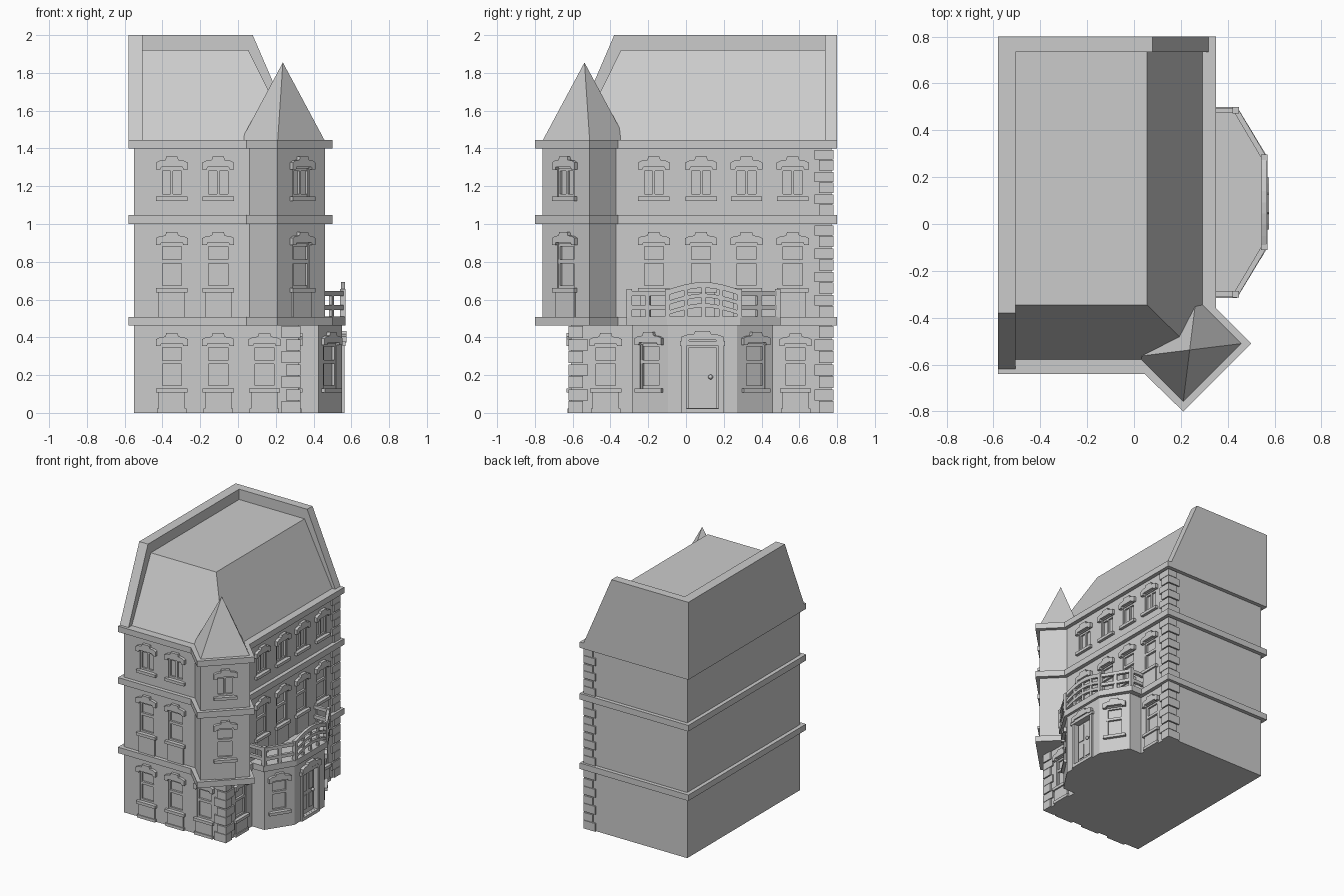
import bpy, bmesh, math
from mathutils import Matrix, Vector

if "Cube" in bpy.data.objects:
    bpy.data.objects.remove(bpy.data.objects["Cube"])

parts = {}

def part(name):
    return parts.setdefault(name, bmesh.new())

def prism(name, pts, vec, M=Matrix()):
    bm = part(name)
    start = [bm.verts.new(M @ Vector(p)) for p in pts]
    end = [bm.verts.new(M @ (Vector(p) + Vector(vec))) for p in pts]
    n = len(pts)
    faces = [bm.faces.new(start), bm.faces.new(end[::-1])]
    for i in range(n):
        j = (i + 1) % n
        faces.append(bm.faces.new((start[i], end[i], end[j], start[j])))
    bmesh.ops.recalc_face_normals(bm, faces=faces)

def slab(name, plan, z0, z1):
    prism(name, [(x, y, z0) for x, y in plan], (0, 0, z1 - z0))

def box(name, M, u, v, w):
    # u along the wall, v outward from it, w up
    c = Vector((sum(u) / 2, -sum(v) / 2, sum(w) / 2))
    s = Matrix.Diagonal((u[1] - u[0], v[1] - v[0], w[1] - w[0], 1))
    bmesh.ops.create_cube(part(name), size=1, matrix=M @ Matrix.Translation(c) @ s)

def wall(x, y, deg):
    return Matrix.Translation((x, y, 0)) @ Matrix.Rotation(math.radians(deg), 4, 'Z')

I = Matrix()

# Walls: main block, corner turret, entrance bay
X0, X1, Y0, Y1 = -0.55, 0.32, -0.61, 0.77
slab("main_walls", [(X0, Y0), (X1, Y0), (X1, Y1), (X0, Y1)], 0, 1.43)
slab("turret_walls", [(0.06, -0.61), (0.21, -0.76), (0.46, -0.51), (0.32, -0.37), (0.2, -0.48)], 0.47, 1.43)
bay = [(0.30, -0.285), (0.425, -0.285), (0.55, -0.095), (0.55, 0.27), (0.425, 0.46), (0.30, 0.46)]
slab("bay_walls", bay, 0, 0.48)

# Cornice bands wrapping house and turret, plus the balcony floor
band = [(-0.58, -0.64), (0.045, -0.64), (0.21, -0.80), (0.50, -0.51), (0.35, -0.36), (0.35, 0.80), (-0.58, 0.80)]
for z0, z1 in ((0.462, 0.508), (1.0, 1.047), (1.40, 1.445)):
    slab("cornices", band, z0, z1)
slab("balcony_floor", [(0.33, -0.315), (0.44, -0.315), (0.57, -0.1), (0.57, 0.285), (0.44, 0.5), (0.33, 0.5)], 0.463, 0.509)

# Mansard roof with raised parapets on the left and back
bm = part("mansard_roof")
low = [(-0.54, -0.58), (0.295, -0.58), (0.295, 0.77), (-0.54, 0.77)]
top = [(-0.54, -0.345), (0.055, -0.345), (0.055, 0.77), (-0.54, 0.77)]
a = [bm.verts.new((x, y, 1.44)) for x, y in low]
b = [bm.verts.new((x, y, 1.92)) for x, y in top]
bm.faces.new(a[::-1])
bm.faces.new(b)
for i in range(4):
    j = (i + 1) % 4
    bm.faces.new((a[i], a[j], b[j], b[i]))
prism("left_parapet", [(-0.58, 0.80, 1.44), (-0.58, 0.80, 2), (-0.58, -0.38, 2), (-0.58, -0.62, 1.44)], (0.075, 0, 0))
prism("back_parapet", [(-0.58, 0.735, 1.44), (-0.58, 0.735, 2), (0.078, 0.735, 2), (0.32, 0.735, 1.44)], (0, 0.065, 0))

# Turret spire
bm = part("turret_spire")
base = [bm.verts.new((x, y, 1.44)) for x, y in ((0.21, -0.76), (0.46, -0.51), (0.265, -0.315), (0.015, -0.565))]
tip = bm.verts.new((0.2375, -0.5375, 1.855))
bm.faces.new(base[::-1])
for i in range(4):
    bm.faces.new((base[i], base[(i + 1) % 4], tip))

# Windows
half = [(0.055, 0.014), (0.06, 0), (0.085, 0), (0.085, 0.036), (0.065, 0.046), (0.035, 0.05), (0.03, 0.068)]
lintel = half + [(-u, w) for u, w in half[::-1]]

def window(M, z0, z1, foot=None, mullion=False, bar=0.6):
    h, d = 0.063, 0.02
    box("window_cutters", M, (-h, h), (-d, 0.05), (z0, z1))
    for s in (-1, 1):
        box("sashes", M, sorted((s * h, s * (h - 0.012))), (-d - .003, -0.006), (z0, z1))
    for z in (z0, z1 - 0.014):
        box("sashes", M, (-h, h), (-d - .003, -0.007), (z, z + 0.014))
    if mullion:
        box("sashes", M, (-0.007, 0.007), (-d - .003, -0.008), (z0, z1))
    else:
        zb = z0 + (z1 - z0) * bar
        box("sashes", M, (-h, h), (-d - .003, -0.004), (zb - 0.01, zb + 0.01))
    prism("lintels", [(u, 0.005, z1 - 0.006 + w) for u, w in lintel], (0, -0.027, 0), M)
    box("sills", M, (-0.083, 0.083), (-0.005, 0.022), (z0 - 0.022, z0))
    if foot is not None:
        box("window_aprons", M, (-0.07, 0.07), (-0.005, 0.01), (foot, z0 - 0.02))
        if foot == 0:
            box("sills", M, (-0.078, 0.078), (-0.005, 0.017), (0, 0.022))

for x in (-0.35, -0.105, 0.14):
    window(wall(x, Y0, 0), 0.13, 0.36, 0)
upper = [wall(x, Y0, 0) for x in (-0.35, -0.105)]
upper += [wall(X1, y, 90) for y in (-0.17, 0.08, 0.32, 0.565)]
upper.append(wall(0.335, -0.635, 45))
for M in upper:
    window(M, 0.66, 0.895, 0.505)
    window(M, 1.145, 1.295, mullion=True)
for y in (-0.425, 0.58):
    window(wall(X1, y, 90), 0.13, 0.36, 0)
ang = math.degrees(math.atan2(0.19, 0.125))
window(wall(0.4875, -0.19, ang), 0.13, 0.365)
window(wall(0.4875, 0.365, 180 - ang), 0.13, 0.365)

# Entrance door with surround, panels and knob
D = wall(0.55, 0.0875, 90)
box("window_cutters", D, (-0.085, 0.085), (-0.025, 0.05), (0.025, 0.355))
for s in (-1, 1):
    box("door_surround", D, sorted((s * 0.085, s * 0.11)), (-0.005, 0.015), (0, 0.36))
    for z0, z1 in ((0.06, 0.17), (0.2, 0.33)):
        box("door_panels", D, sorted((s * 0.012, s * 0.06)), (-0.03, -0.01), (z0, z1))
box("door_surround", D, (-0.12, 0.12), (-0.005, 0.02), (0.355, 0.38))
box("doorstep", D, (-0.11, 0.11), (-0.005, 0.015), (0, 0.024))
box("door_leaf", D, (-0.075, 0.075), (-0.03, -0.016), (0.025, 0.345))
prism("lintels", [(u * 1.3, 0.005, 0.372 + w * 0.9) for u, w in lintel], (0, -0.03, 0), D)
bmesh.ops.create_uvsphere(part("door_knob"), u_segments=10, v_segments=6, radius=0.013,
                          matrix=Matrix.Translation((0.55, 0.13, 0.19)))

# Corner quoins, alternating long and short
def quoins(cy, inward, z0, z1):
    n = round((z1 - z0) / 0.064)
    step = (z1 - z0) / n
    for i in range(n):
        a, b = (0.09, 0.065) if i % 2 else (0.065, 0.09)
        ys = sorted((cy - inward * 0.012, cy + inward * a))
        box("quoins", I, (X1 - b, X1 + 0.012), (-ys[1], -ys[0]),
            (z0 + i * step, z0 + (i + 1) * step - (0.008 if i % 2 else 0.003)))

quoins(Y0, 1, 0, 0.462)
for z0, z1 in ((0, 0.462), (0.508, 1.0), (1.047, 1.40)):
    quoins(Y1, -1, z0, z1)

# Balcony railing: straight side rails, posts and an arched centre
path = [(0.33, -0.3), (0.435, -0.3), (0.555, -0.098), (0.555, 0.283), (0.435, 0.485), (0.33, 0.485)]
for i, (p, q) in enumerate(zip(path, path[1:])):
    d = Vector(q) - Vector(p)
    M = wall(*p, math.degrees(math.atan2(d.y, d.x)))
    if i != 2:
        for z0, z1 in ((0.545, 0.57), (0.62, 0.645)):
            box("side_rails", M, (-0.01, d.length + 0.01), (-0.011, 0.011), (z0, z1))
        if i in (1, 3):
            box("railing_posts", M, (d.length / 2 - 0.012, d.length / 2 + 0.012), (-0.009, 0.009), (0.505, 0.635))
for x, y in path[1:5]:
    box("railing_posts", wall(x, y, 0), (-0.014, 0.014), (-0.014, 0.014), (0.505, 0.655))
N = 8
for z, t in ((0.518, 0.022), (0.57, 0.022), (0.622, 0.03)):
    arc = [(-0.098 + 0.381 * i / N, z + 0.04 * math.sin(math.pi * i / N)) for i in range(N + 1)]
    prof = [(0.544, y, w) for y, w in arc] + [(0.544, y, w + t) for y, w in arc[::-1]]
    prism("arched_rails", prof, (0.022, 0, 0))
for y in (0.0, 0.0925, 0.185):
    box("railing_posts", wall(0.555, y, 0), (-0.008, 0.008), (-0.01, 0.01), (0.505, 0.66))

# Turn every collected part into an object
objs = {}
for name, bm in parts.items():
    me = bpy.data.meshes.new(name)
    bm.to_mesh(me)
    bm.free()
    objs[name] = bpy.data.objects.new(name, me)
    bpy.context.collection.objects.link(objs[name])

# Recess the openings into the walls
cutter = objs["window_cutters"]
cutter.hide_render = True
cutter.display_type = 'WIRE'
for name in ("main_walls", "turret_walls", "bay_walls"):
    mod = objs[name].modifiers.new("openings", 'BOOLEAN')
    mod.operation = 'DIFFERENCE'
    mod.solver = 'EXACT'
    mod.object = cutter
